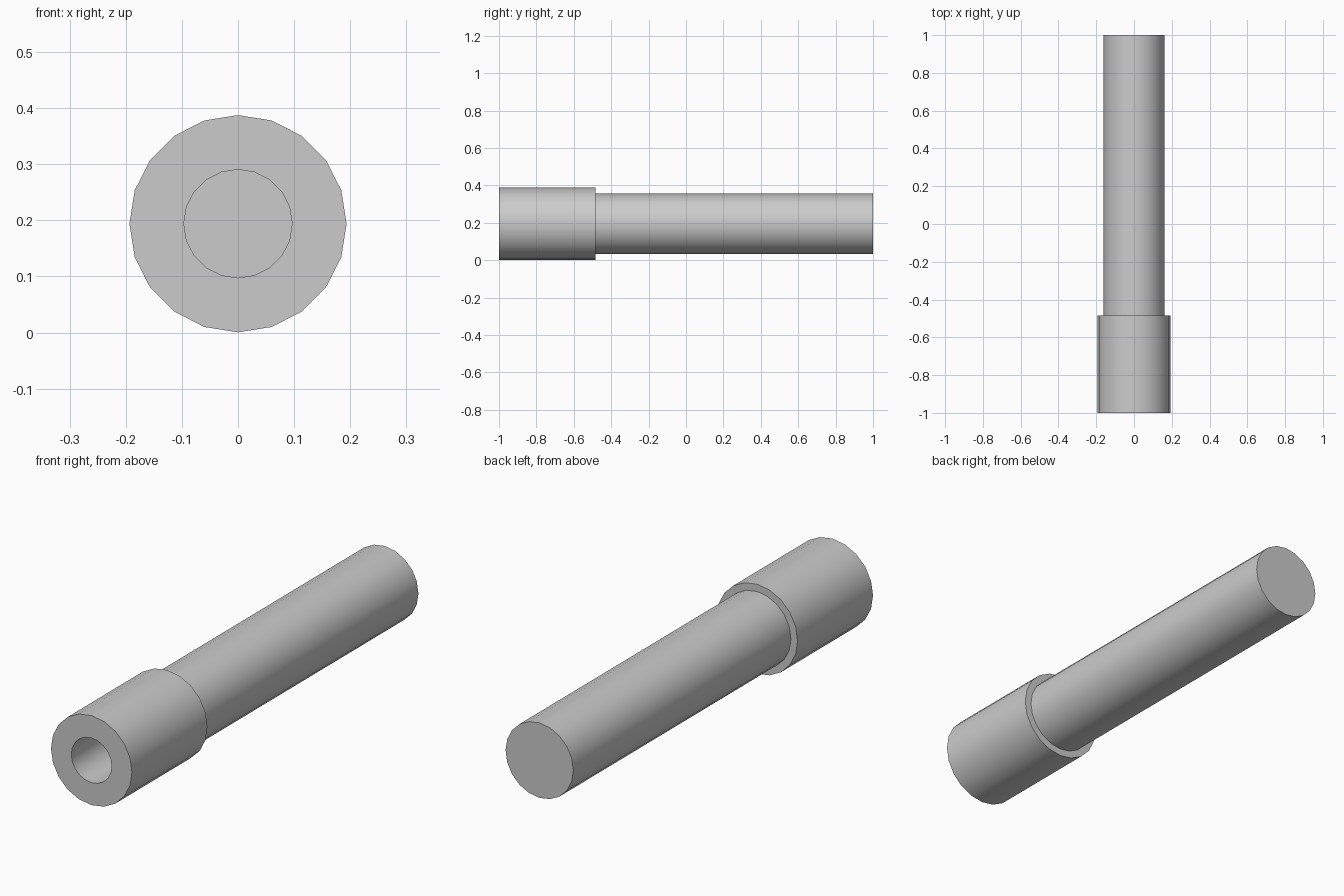
import bpy, bmesh
from math import sin, cos, pi, radians

if "Cube" in bpy.data.objects:
    bpy.data.objects.remove(bpy.data.objects["Cube"])

SIDES = 20
CENTER_Z = 0.194

# Profile (radius, y): bore floor, bore mouth, collar, shoulder, shaft end
profile = [(0.0965, -0.485), (0.0965, -1.0), (0.1935, -1.0),
           (0.1935, -0.485), (0.162, -0.485), (0.162, 1.0)]

bm = bmesh.new()
rings = []
for r, y in profile:
    rings.append([bm.verts.new((r * sin(2 * pi * i / SIDES), y,
                                CENTER_Z + r * cos(2 * pi * i / SIDES)))
                  for i in range(SIDES)])

# Skin between neighbouring rings
for a, b in zip(rings, rings[1:]):
    for i in range(SIDES):
        j = (i + 1) % SIDES
        bm.faces.new((a[i], a[j], b[j], b[i]))

# Bore floor and rear cap
bm.faces.new(rings[0])
bm.faces.new(rings[-1])
bmesh.ops.recalc_face_normals(bm, faces=bm.faces)

mesh = bpy.data.meshes.new("collared_tube")
bm.to_mesh(mesh)
bm.free()
tube = bpy.data.objects.new("collared_tube", mesh)
bpy.context.collection.objects.link(tube)

# Smooth round walls, sharp rims
bpy.context.view_layer.objects.active = tube
tube.select_set(True)
bpy.ops.object.shade_smooth_by_angle(angle=radians(30))
